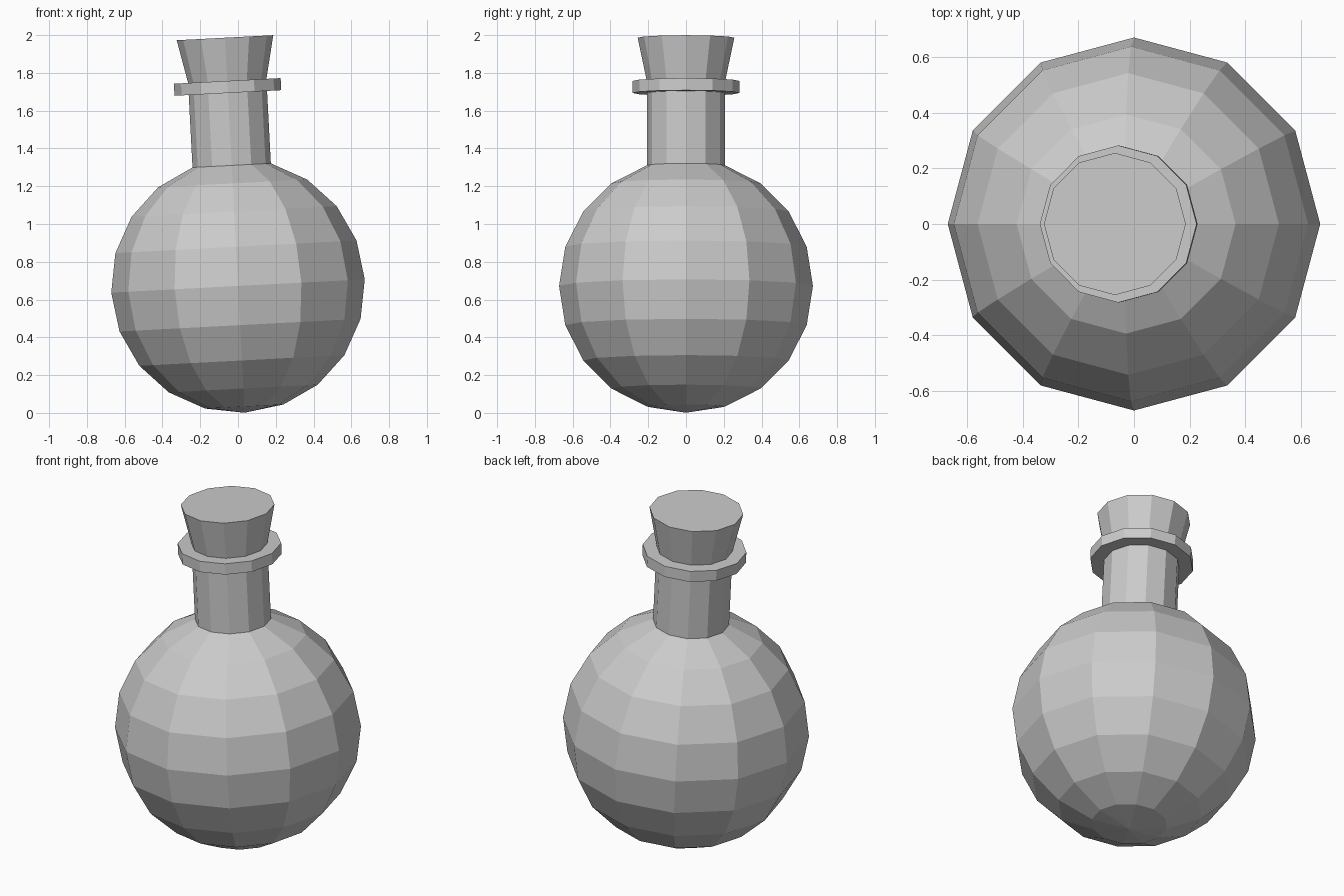
import bpy, bmesh
from math import sin, cos, pi, radians

if "Cube" in bpy.data.objects:
    bpy.data.objects.remove(bpy.data.objects["Cube"])

SIDES = 12
R = 0.672            # bulb radius
TILT = radians(-3)   # whole flask leans towards -x


def lathe(name, profile):
    """Spin (radius, height) points round z; zero radius makes a pole."""
    bm = bmesh.new()
    rings = []
    for r, z in profile:
        if r < 1e-6:
            rings.append([bm.verts.new((0, 0, z))] * SIDES)
        else:
            rings.append([bm.verts.new((r * cos(2 * pi * i / SIDES),
                                        r * sin(2 * pi * i / SIDES), z))
                          for i in range(SIDES)])
    for a, b in zip(rings, rings[1:]):
        for i in range(SIDES):
            j = (i + 1) % SIDES
            bm.faces.new(dict.fromkeys((a[i], a[j], b[j], b[i])))
    mesh = bpy.data.meshes.new(name)
    bm.to_mesh(mesh)
    bm.free()
    ob = bpy.data.objects.new(name, mesh)
    bpy.context.collection.objects.link(ob)
    ob.location.z = R
    ob.rotation_euler.y = TILT
    return ob


# Round bulb: ten-step sphere, open where the neck starts
bulb = [(R * sin(k * pi / 10), -R * cos(k * pi / 10)) for k in range(10)]
lathe("flask_bulb", bulb)

# Straight neck, from the last bulb ring up to the collar
neck_r, neck_z = bulb[-1]
lathe("flask_neck", [(neck_r, neck_z), (neck_r, 1.023)])

# Flat collar round the neck
lathe("neck_collar", [(neck_r, 1.023), (0.283, 1.023),
                      (0.283, 1.087), (neck_r, 1.087)])

# Flared stopper with a flat top
lathe("stopper", [(neck_r, 1.087), (0.256, 1.316), (0, 1.316)])
